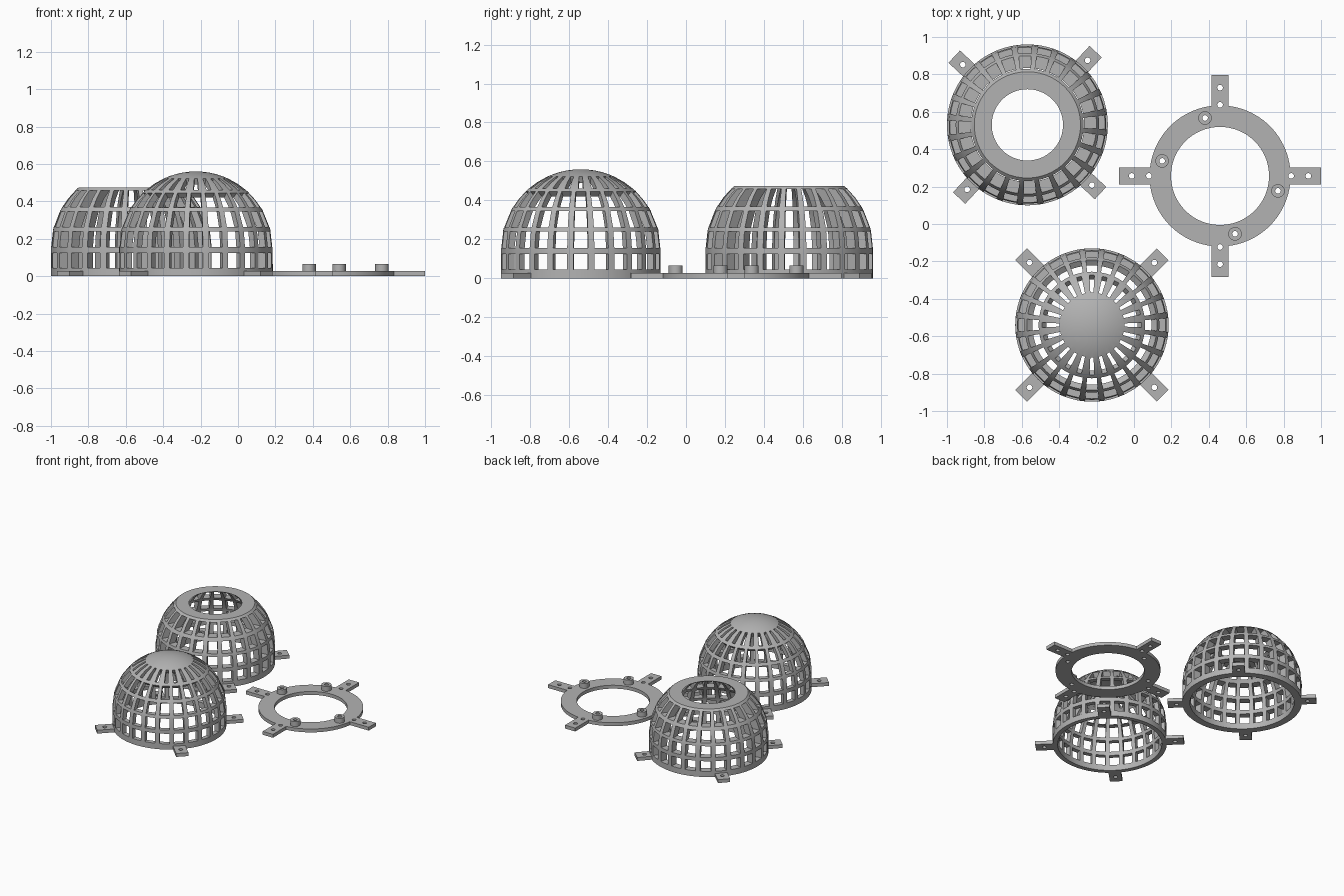
import bpy, bmesh
from math import sin, cos, sqrt, asin, radians, pi

if "Cube" in bpy.data.objects:
    bpy.data.objects.remove(bpy.data.objects["Cube"])

grey = bpy.data.materials.new("plain grey")
grey.diffuse_color = (0.45, 0.45, 0.45, 1)
grey.use_nodes = True
grey.node_tree.nodes["Principled BSDF"].inputs["Base Color"].default_value = grey.diffuse_color

SPRING = 0.15      # height where the wall turns from cylinder to sphere
THICK = 0.027      # thickness of tabs and ring plate


def finish(ob):
    ob.data.materials.clear()
    ob.data.materials.append(grey)
    bpy.ops.object.select_all(action='DESELECT')
    ob.select_set(True)
    bpy.context.view_layer.objects.active = ob
    bpy.ops.object.shade_smooth_by_angle(angle=radians(30))
    return ob


def circle(r, cx=0, cy=0, n=24):
    return [(cx + r * cos(2 * pi * i / n), cy + r * sin(2 * pi * i / n)) for i in range(n)]


def plate(name, loops, loc, z0, z1, rot=0):
    """Flat plate: first loop is the outline, the others are holes."""
    cu = bpy.data.curves.new(name, 'CURVE')
    cu.dimensions, cu.fill_mode, cu.extrude = '2D', 'BOTH', (z1 - z0) / 2
    for pts in loops:
        sp = cu.splines.new('POLY')
        sp.points.add(len(pts) - 1)
        for p, (x, y) in zip(sp.points, pts):
            p.co = (x, y, 0, 1)
        sp.use_cyclic_u = True
    ob = bpy.data.objects.new(name, cu)
    bpy.context.collection.objects.link(ob)
    ob.location = (loc[0], loc[1], (z0 + z1) / 2)
    ob.rotation_euler.z = rot
    bpy.ops.object.select_all(action='DESELECT')
    ob.select_set(True)
    bpy.context.view_layer.objects.active = ob
    bpy.ops.object.convert(target='MESH')
    return finish(bpy.context.object)


def flat(z):
    """Level cut horizontally through the wall."""
    def f(R):
        h = max(0, z - SPRING)
        return sqrt(max(0, R * R - h * h)), z
    return f


def radial(e):
    """Level cut along the sphere radius at elevation e."""
    def f(R):
        return max(0, R * cos(radians(e))), SPRING + R * sin(radians(e))
    return f


def dome(name, loc, R, Ri, bands, rot):
    """Slatted shell: each band is (level, half angle of the openings above it)."""
    steps = [-7.5, -5.2, -2.8, 0, 2.8, 5.2, 7.5]
    angs = [radians(15 * k + a) for k in range(24) for a in steps[:-1]]
    mids = [abs(a + b) / 2 for a, b in zip(steps, steps[1:])] * 24
    n, m = len(angs), len(bands)
    bm = bmesh.new()
    grid = []
    for lev, _ in bands:
        row = []
        for rad in (R, Ri):
            r, z = lev(rad)
            row.append([bm.verts.new((r * cos(a), r * sin(a), z)) for a in angs])
        grid.append(row)

    def solid(i, j):
        return 0 <= i < m - 1 and mids[j % n] >= bands[i][1]

    for i in range(m - 1):
        (o0, i0), (o1, i1) = grid[i], grid[i + 1]
        for j in range(n):
            if not solid(i, j):
                continue
            k = (j + 1) % n
            bm.faces.new((o0[j], o0[k], o1[k], o1[j]))
            bm.faces.new((i0[k], i0[j], i1[j], i1[k]))
            if not solid(i - 1, j):
                bm.faces.new((o0[k], o0[j], i0[j], i0[k]))
            if not solid(i + 1, j) and bands[i + 1][0](R)[0] > 0.01:
                bm.faces.new((o1[j], o1[k], i1[k], i1[j]))
            if not solid(i, j - 1):
                bm.faces.new((o0[j], o1[j], i1[j], i0[j]))
            if not solid(i, j + 1):
                bm.faces.new((o1[k], o0[k], i0[k], i1[k]))
    bmesh.ops.remove_doubles(bm, verts=bm.verts, dist=1e-5)
    bmesh.ops.delete(bm, geom=[v for v in bm.verts if not v.link_faces], context='VERTS')
    bmesh.ops.recalc_face_normals(bm, faces=bm.faces)
    me = bpy.data.meshes.new(name)
    bm.to_mesh(me)
    bm.free()
    ob = bpy.data.objects.new(name, me)
    bpy.context.collection.objects.link(ob)
    ob.location = (loc[0], loc[1], 0)
    ob.rotation_euler.z = rot
    finish(ob)
    # four drilled mounting tabs on the diagonals
    for q in range(4):
        rect = [(0.385, -0.045), (0.535, -0.045), (0.535, 0.045), (0.385, 0.045)]
        plate(name + "_tab", [rect, circle(0.015, 0.472)], loc, 0, THICK,
              rot + pi / 4 + q * pi / 2)


W = 5.2   # half angle of a window
rows = [(flat(0), 0), (flat(0.045), W), (flat(0.125), 0), (flat(0.155), W),
        (flat(0.24), 0), (flat(0.262), W), (flat(0.345), 0)]

# closed dome with narrow slots around its cap
dome("closed_dome", (-0.225, -0.54), 0.41, 0.375,
     rows + [(radial(32), W), (radial(39), W), (radial(46), 0), (radial(49.5), 2.8),
             (radial(57), 2.8), (radial(65), 0)] +
     [(radial(e), 0) for e in (70, 75, 80, 85, 90)], 0)

# open dome cut off flat at the top
dome("open_dome", (-0.57, 0.53), 0.43, 0.375,
     rows + [(flat(0.37), W), (flat(0.415), W), (flat(0.458), 0), (flat(0.473), 0)],
     radians(2))

# mounting ring with four arms
C = (0.46, 0.257)
RO, HW, END = 0.377, 0.045, 0.54
outline = []
a0 = asin(HW / RO)
for q in range(4):
    c, s = cos(q * pi / 2), sin(q * pi / 2)
    arm = [(END, -HW), (END, HW)]
    arm += [(RO * cos(a0 + (pi / 2 - 2 * a0) * t / 20),
             RO * sin(a0 + (pi / 2 - 2 * a0) * t / 20)) for t in range(21)]
    outline += [(x * c - y * s, x * s + y * c) for x, y in arm]
pegs = [(0.32 * cos(radians(a)), 0.32 * sin(radians(a))) for a in (104.5, 165.5, -14.5, -75.5)]
holes = [circle(0.262, n=96)]
for q in range(4):
    for r in (0.38, 0.472):
        holes.append(circle(0.015, r * cos(q * pi / 2), r * sin(q * pi / 2)))
holes += [circle(0.015, x, y) for x, y in pegs]
plate("mounting_ring", [outline] + holes, C, 0, THICK)

# hollow pegs on the ring
for x, y in pegs:
    plate("ring_peg", [circle(0.036, n=32), circle(0.015)],
          (C[0] + x, C[1] + y), THICK, 0.066)
